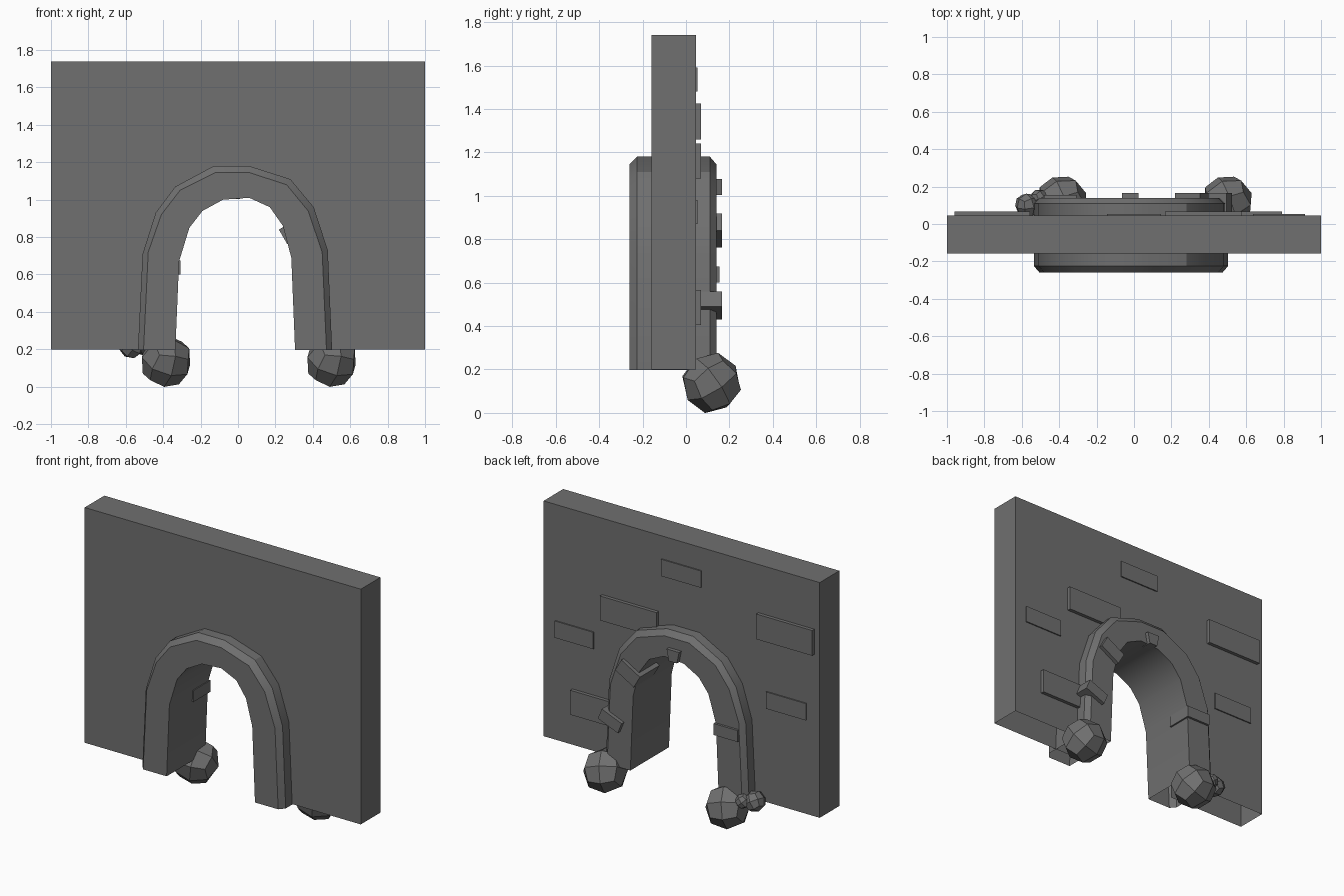
import bpy, bmesh
from math import radians
from mathutils import Vector

if "Cube" in bpy.data.objects:
    bpy.data.objects.remove(bpy.data.objects["Cube"])

# Dark grey stone
stone = bpy.data.materials.new("dark_stone")
stone.diffuse_color = (.16, .16, .16, 1)
stone.use_nodes = True
stone.node_tree.nodes["Principled BSDF"].inputs["Base Color"].default_value = stone.diffuse_color


def make(name, verts, faces):
    me = bpy.data.meshes.new(name)
    me.from_pydata(verts, [], faces)
    bm = bmesh.new()
    bm.from_mesh(me)
    bmesh.ops.recalc_face_normals(bm, faces=bm.faces)
    bm.to_mesh(me)
    bm.free()
    ob = bpy.data.objects.new(name, me)
    bpy.context.collection.objects.link(ob)
    return ob


# Arch profiles in x,z: slightly irregular, hand-cut stone
outer = [(-.535, .197), (-.51, .71), (-.44, .93), (-.335, 1.07), (-.13, 1.18),
         (.06, 1.18), (.28, 1.11), (.405, .96), (.48, .73), (.503, .197)]
inset = [(-.505, .197), (-.48, .72), (-.41, .92), (-.31, 1.05), (-.12, 1.145),
         (.06, 1.145), (.26, 1.08), (.375, .94), (.45, .72), (.473, .197)]
inner = [(-.335, .197), (-.315, .67), (-.26, .85), (-.19, .94), (-.08, 1.0),
         (.06, 1.01), (.17, .96), (.24, .86), (.285, .69), (.305, .197)]

# Arch surround: chamfered section swept along the arch, open underneath
verts, faces = [], []
for o, f, i in zip(outer, inset, inner):
    for (x, z), y in ((i, -.26), (f, -.26), (o, -.225), (o, .11), (f, .14), (i, .14)):
        verts.append((x, y, z))
for s in range(len(outer) - 1):
    for k in range(6):
        a, b = s * 6 + k, s * 6 + (k + 1) % 6
        faces.append((a, b, b + 6, a + 6))
arch = make("arch_surround", verts, faces)
bpy.context.view_layer.objects.active = arch
arch.select_set(True)
bpy.ops.object.shade_smooth_by_angle(angle=radians(30))

# Wall: shell around the arch, open underneath
hole = [((a[0] + b[0]) / 2, max(.2, (a[1] + b[1]) / 2)) for a, b in zip(outer, inner)]
outline = [(-1, .2), (-1, 1.74), (1, 1.74), (1, .2)] + hole[::-1]
n = len(outline)
verts = [(x, y, z) for y in (-.158, .045) for x, z in outline]
faces = [tuple(range(n)), tuple(range(2 * n - 1, n - 1, -1))]
faces += [(k, k + 1, n + k + 1, n + k) for k in range(3)]
make("wall", verts, faces)


def block(name, x, z, w, h, y0, y1, tilt=0, taper=1):
    """Box centred at x,z, tilted in the wall plane; taper narrows its bottom."""
    bpy.ops.mesh.primitive_cube_add(size=1, location=(x, (y0 + y1) / 2, z),
                                    rotation=(0, radians(-tilt), 0))
    ob = bpy.context.object
    ob.name = name
    for v in ob.data.vertices:
        if v.co.z < 0:
            v.co.x *= taper
        v.co = Vector((v.co.x * w, v.co.y * (y1 - y0), v.co.z * h))


# Raised bricks on the back of the wall: x centre, z centre, width, height, back depth
bricks = [(0, 1.535, .29, .11, .053), (.371, 1.16, .41, .16, .068),
          (-.758, 1.342, .405, .165, .068), (.775, .925, .28, .11, .053),
          (-.76, .87, .29, .11, .053), (.587, .485, .41, .16, .068)]
for k, (x, z, w, h, y) in enumerate(bricks):
    block(f"wall_brick_{k}", x, z, w, h, .02, y)

# Stones set into the arch surround
block("keystone", -.02, 1.04, .09, .075, .1, .165, 0, .65)
block("arch_stone_upper", .308, .84, .155, .09, -.04, .165, 30)
block("arch_stone_right", .437, .495, .155, .075, .065, .165, 22)
block("arch_stone_left", -.395, .637, .175, .075, -.02, .155)


# Rounded boulders: once-subdivided cubes
def boulder(name, loc, r, rot):
    bpy.ops.mesh.primitive_cube_add(size=2 * r, location=loc,
                                    rotation=[radians(a) for a in rot])
    ob = bpy.context.object
    ob.name = name
    ob.modifiers.new("round", 'SUBSURF').levels = 1
    bpy.ops.object.modifier_apply(modifier="round")


boulder("boulder_left", (-.385, .118, .138), .165, (35, 8, 20))
boulder("boulder_right", (.50, .118, .138), .165, (35, 8, 20))
boulder("pebble_left", (-.57, .10, .215), .078, (20, 30, 15))
boulder("pebble_middle", (-.51, .14, .215), .055, (10, 40, 30))

for ob in bpy.context.scene.objects:
    ob.data.materials.append(stone)
